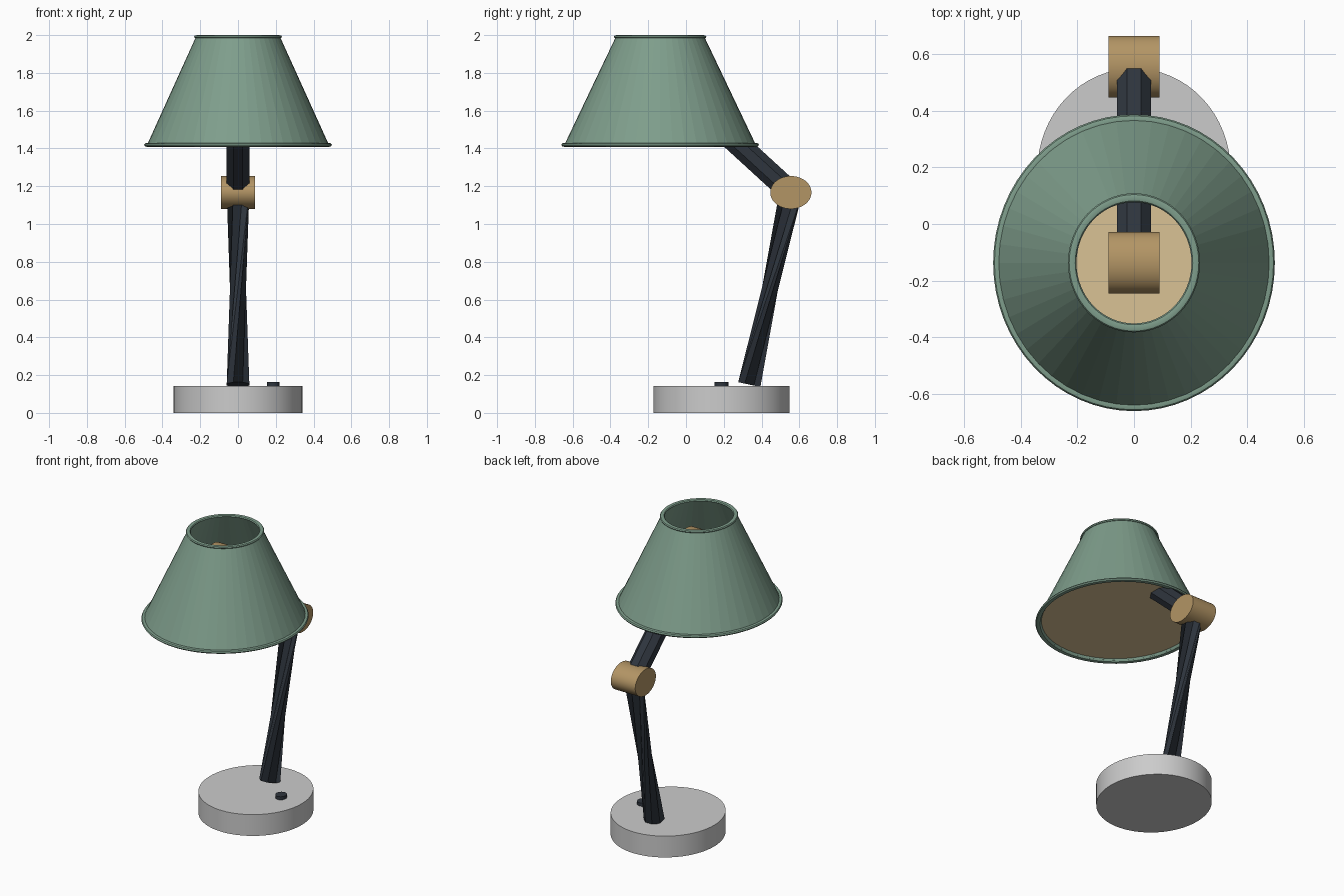
import bpy, bmesh
from math import sin, cos, pi
from mathutils import Vector

if "Cube" in bpy.data.objects:
    bpy.data.objects.remove(bpy.data.objects["Cube"])


def material(name, rgb):
    m = bpy.data.materials.new(name)
    m.diffuse_color = (*rgb, 1)
    m.use_nodes = True
    m.node_tree.nodes["Principled BSDF"].inputs["Base Color"].default_value = m.diffuse_color
    return m


GREEN = material("green", (0.21, 0.34, 0.26))
DARK = material("dark_metal", (0.028, 0.036, 0.048))
BRASS = material("brass", (0.45, 0.30, 0.13))
CREAM = material("cream", (0.70, 0.54, 0.30))


def finish(name, bm, mat=None, smooth=True):
    bmesh.ops.recalc_face_normals(bm, faces=bm.faces)
    me = bpy.data.meshes.new(name)
    bm.to_mesh(me)
    bm.free()
    ob = bpy.data.objects.new(name, me)
    bpy.context.collection.objects.link(ob)
    if mat:
        me.materials.append(mat)
    if smooth:
        bpy.ops.object.select_all(action='DESELECT')
        ob.select_set(True)
        bpy.context.view_layer.objects.active = ob
        bpy.ops.object.shade_smooth_by_angle(angle=0.6)
    return ob


def loft(name, rings, mat=None, smooth=True, closed=False, shift=0):
    """Join rings of points; cap the ends, or close the loop of rings."""
    bm = bmesh.new()
    vs = [[bm.verts.new(p) for p in r] for r in rings]
    n = len(vs[0])
    pairs = list(zip(vs, vs[1:])) + ([(vs[-1], vs[0])] if closed else [])
    for a, b in pairs:
        for i in range(n):
            j = (i + 1) % n
            bm.faces.new((a[i], a[j], b[(j + shift) % n], b[(i + shift) % n]))
    if not closed:
        bm.faces.new(vs[0])
        bm.faces.new(vs[-1])
    return finish(name, bm, mat, smooth)


def ellipse(c, u, v, n=64, phase=0.0):
    c, u, v = Vector(c), Vector(u), Vector(v)
    return [c + u * cos(2 * pi * (i + phase) / n) + v * sin(2 * pi * (i + phase) / n)
            for i in range(n)]


def disc(name, x, y, z0, z1, rx, ry, mat=None):
    return loft(name, [ellipse((x, y, z), (rx, 0, 0), (0, ry, 0)) for z in (z0, z1)], mat)


def joint(name, y, z):
    return loft(name, [ellipse((x, y, z), (0, 0.109, 0), (0, 0, 0.087)) for x in (-0.09, 0.09)], BRASS)


def arm(name, a, b, apothem, shift=0):
    a, b = Vector(a), Vector(b)
    r = apothem / cos(pi / 8)
    u = Vector((r, 0, 0))
    v = (b - a).normalized().cross(Vector((1, 0, 0))) * r
    return loft(name, [ellipse(p, u, v, 8, 0.5) for p in (a, b)], DARK, False, shift=shift)


SHADE_Y, ASPECT = -0.137, 1.053


def revolve(name, profile, n, mat, smooth):
    rings = [ellipse((0, SHADE_Y, z), (r, 0, 0), (0, r * ASPECT, 0), n) for r, z in profile]
    return loft(name, rings, mat, smooth, closed=True)


# Base and switch
disc("base", 0, 0.188, 0, 0.142, 0.341, 0.361)
disc("switch_button", 0.187, 0.187, 0.14, 0.163, 0.034, 0.037, DARK)

# Arms: the lower one is twisted by three eighths of a turn
arm("lower_arm", (0, 0.335, 0.15), (0, 0.555, 1.167), 0.06, shift=3)
arm("upper_arm", (0, 0.555, 1.167), (0, SHADE_Y, 1.80), 0.06)
joint("elbow_joint", 0.555, 1.167)
joint("shade_joint", SHADE_Y, 1.80)

# Shade wall, rolled rims and diffuser
revolve("shade", [(0.482, 1.418), (0.222, 1.992), (0.208, 1.992), (0.466, 1.418)], 48, GREEN, False)
for name, r, z, h, w in (("bottom_rim", 0.481, 1.419, 0.011, 0.016),
                         ("top_rim", 0.218, 1.991, 0.009, 0.015)):
    revolve(name, [(r + w * cos(pi * k / 4), z + h * sin(pi * k / 4)) for k in range(8)],
            64, GREEN, True)
disc("diffuser", 0, SHADE_Y, 1.428, 1.434, 0.464, 0.464 * ASPECT, CREAM)
